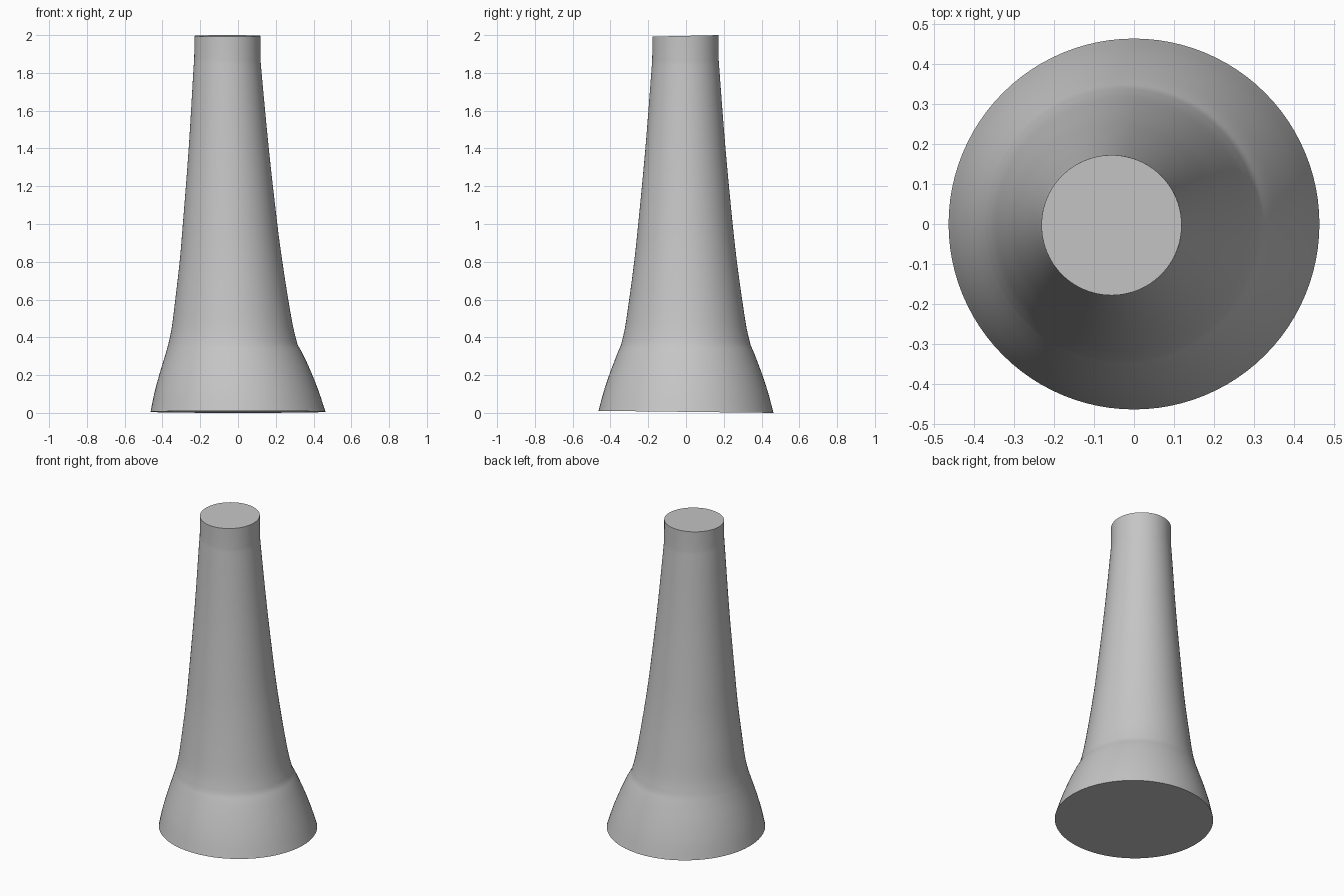
import bpy, bmesh, math
from mathutils import Vector

cube = bpy.data.objects.get("Cube")
if cube:
    bpy.data.objects.remove(cube)

SIDES = 96
STEPS = 4

# Cross-sections: height, radius, sideways shift of the centre
flare = [(0, .463, 0), (.1, .437, -.006), (.2, .405, -.012),
         (.3, .368, -.019), (.36, .343, -.027)]
stem = [(.36, .343, -.027), (.45, .322, -.029), (.6, .299, -.033),
        (.8, .272, -.037), (1, .25, -.042), (1.4, .212, -.049),
        (1.8, .181, -.056), (1.88, .176, -.056), (2, .175, -.056)]


def smooth_rows(rows):
    """Catmull-Rom interpolation through the sections."""
    p = [Vector(r) for r in rows]
    p = [2 * p[0] - p[1]] + p + [2 * p[-1] - p[-2]]
    out = []
    for a, b, c, d in zip(p, p[1:], p[2:], p[3:]):
        for i in range(STEPS):
            t = i / STEPS
            out.append(b + (c - a) * t / 2
                       + (a - b * 2.5 + c * 2 - d / 2) * t * t
                       + (b * 3 - a - c * 3 + d) * t ** 3 / 2)
    return out + [p[-2]]


def ring(bm, z, radius, shift):
    """Round section; the end cuts lean slightly in opposite directions."""
    verts = []
    for i in range(SIDES):
        a = math.tau * i / SIDES
        x, y = radius * math.cos(a), radius * math.sin(a)
        side = y / radius
        lean = .0055 * (1 - side) * max(0, 1 - z / .3)
        lean -= .004 * (1 - side) * max(0, (z - 1.8) / .2)
        verts.append(bm.verts.new((x + shift, y - .003 * min(1, z), z + lean)))
    return verts


# Tapered stem with flared foot, lofted through the sections
bm = bmesh.new()
rings = [ring(bm, *row) for row in smooth_rows(flare) + smooth_rows(stem)[1:]]
for low, high in zip(rings, rings[1:]):
    for i in range(SIDES):
        j = (i + 1) % SIDES
        bm.faces.new((low[i], low[j], high[j], high[i]))

# Flat end caps
bm.faces.new(rings[0][::-1])
bm.faces.new(rings[-1])

mesh = bpy.data.meshes.new("flared_stem")
bm.to_mesh(mesh)
bm.free()
body = bpy.data.objects.new("flared_stem", mesh)
bpy.context.collection.objects.link(body)

# Plain grey material
grey = bpy.data.materials.new("plain_grey")
grey.use_nodes = True
colour = (.56, .56, .56, 1)
grey.diffuse_color = colour
for node in grey.node_tree.nodes:
    if node.type == 'BSDF_PRINCIPLED':
        node.inputs["Base Color"].default_value = colour
mesh.materials.append(grey)

bpy.ops.object.select_all(action='DESELECT')
body.select_set(True)
bpy.context.view_layer.objects.active = body
bpy.ops.object.shade_smooth_by_angle(angle=math.radians(35))
